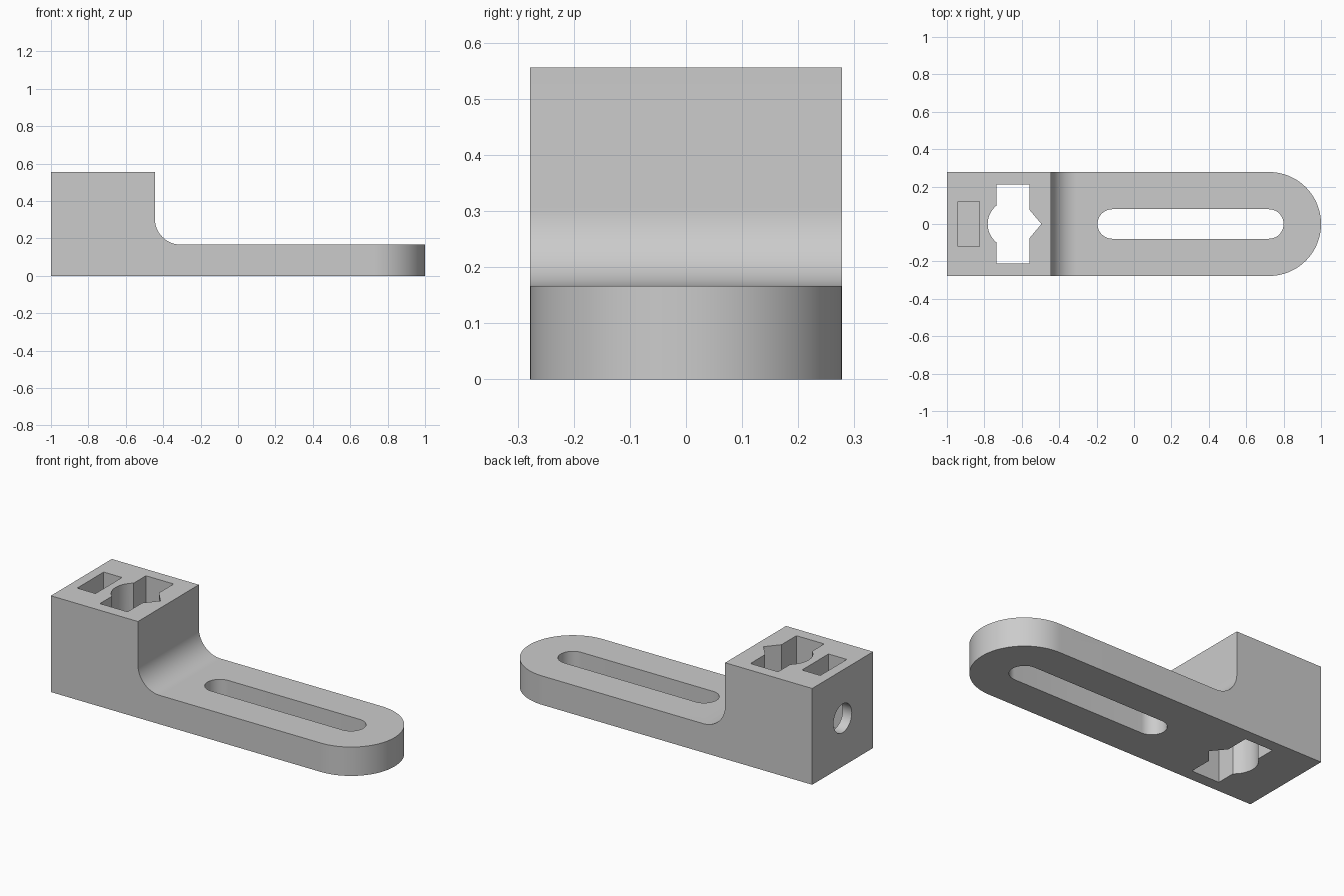
import bpy, bmesh
from math import cos, sin, pi, radians
from mathutils import Vector

if "Cube" in bpy.data.objects:
    bpy.data.objects.remove(bpy.data.objects["Cube"], do_unlink=True)

UNIT = 1 / 18              # the part is 36 units long
HALF = 5 * UNIT            # half width of the block and arm
HEIGHT = 10 * UNIT
ARM = 3 * UNIT             # arm thickness
STEP = -8 * UNIT           # inner face of the block
FILLET = 2.5 * UNIT

grey = bpy.data.materials.new("plain grey")
grey.use_nodes = True
color = (0.6, 0.6, 0.6, 1)
grey.diffuse_color = color
grey.node_tree.nodes["Principled BSDF"].inputs["Base Color"].default_value = color


def arc(cx, cy, r, start, end, steps):
    angles = [radians(start + (end - start) * i / steps) for i in range(steps + 1)]
    return [(cx + r * cos(a), cy + r * sin(a)) for a in angles]


def prism(name, profile, place, direction):
    """Extrude a 2D profile, placed in space by a function, along a direction."""
    bm = bmesh.new()
    face = bm.faces.new([bm.verts.new(place(u, v)) for u, v in profile])
    moved = bmesh.ops.extrude_face_region(bm, geom=[face])["geom"]
    verts = [g for g in moved if isinstance(g, bmesh.types.BMVert)]
    bmesh.ops.translate(bm, verts=verts, vec=Vector(direction))
    bmesh.ops.recalc_face_normals(bm, faces=bm.faces)
    mesh = bpy.data.meshes.new(name)
    bm.to_mesh(mesh)
    bm.free()
    mesh.materials.append(grey)
    obj = bpy.data.objects.new(name, mesh)
    bpy.context.collection.objects.link(obj)
    return obj


def upright(name, profile, bottom, top):
    return prism(name, profile, lambda x, y: (x, y, bottom), (0, 0, top - bottom))


# Bracket body: stepped side profile with a concave fillet
side = [(-1, 0), (1.1, 0), (1.1, ARM)]
side += arc(STEP + FILLET, ARM + FILLET, FILLET, 270, 180, 24)
side += [(STEP, HEIGHT), (-1, HEIGHT)]
body = prism("slotted_bracket", side, lambda x, z: (x, -HALF, z), (0, 2 * HALF, 0))

# Rounded end of the arm
plan = [(-1.1, HALF + 0.1), (-1.1, -HALF - 0.1), (0.4, -HALF - 0.1), (0.4, -HALF)]
plan += arc(1 - HALF, 0, HALF, -90, 90, 64) + [(0.4, HALF), (0.4, HALF + 0.1)]
end_trim = upright("end_trim", plan, -0.1, 0.7)

# Long adjusting slot
r = 0.079
slot = upright("adjusting_slot", arc(0.8 - r, 0, r, -90, 90, 24)
               + arc(-0.195 + r, 0, r, 90, 270, 24), -0.1, 0.7)

# Keyed opening: round on one side, pointed on the other, with two wings
x0, x1, wing = -0.735, -0.558, 0.21
keyed = [(x0, -wing), (x1, -wing), (x1, -0.075), (-0.495, 0), (x1, 0.075), (x1, wing), (x0, wing)]
keyed += arc(-0.655, 0, 0.127, 129, 231, 24)
keyway = upright("keyed_opening", keyed, -0.1, 0.7)

# Nut pocket from the top and screw hole from the end
pocket = upright("nut_pocket", [(-0.942, -0.121), (-0.825, -0.121), (-0.825, 0.121),
                                (-0.942, 0.121)], 0.14, 0.7)
screw = prism("screw_hole", arc(0, HEIGHT / 2, 0.083, 0, 350, 35),
              lambda y, z: (-1.1, y, z), (0.42, 0, 0))

# Cut everything into the body
bpy.context.view_layer.objects.active = body
for cutter in (end_trim, slot, keyway, pocket, screw):
    mod = body.modifiers.new(cutter.name, "BOOLEAN")
    mod.operation = "INTERSECT" if cutter is end_trim else "DIFFERENCE"
    mod.solver = "EXACT"
    mod.object = cutter
    bpy.ops.object.modifier_apply(modifier=mod.name)
    bpy.data.objects.remove(cutter, do_unlink=True)

# Smooth the curved walls, keep the edges sharp
bpy.ops.object.select_all(action="DESELECT")
body.select_set(True)
bpy.ops.object.shade_smooth_by_angle(angle=radians(25))
